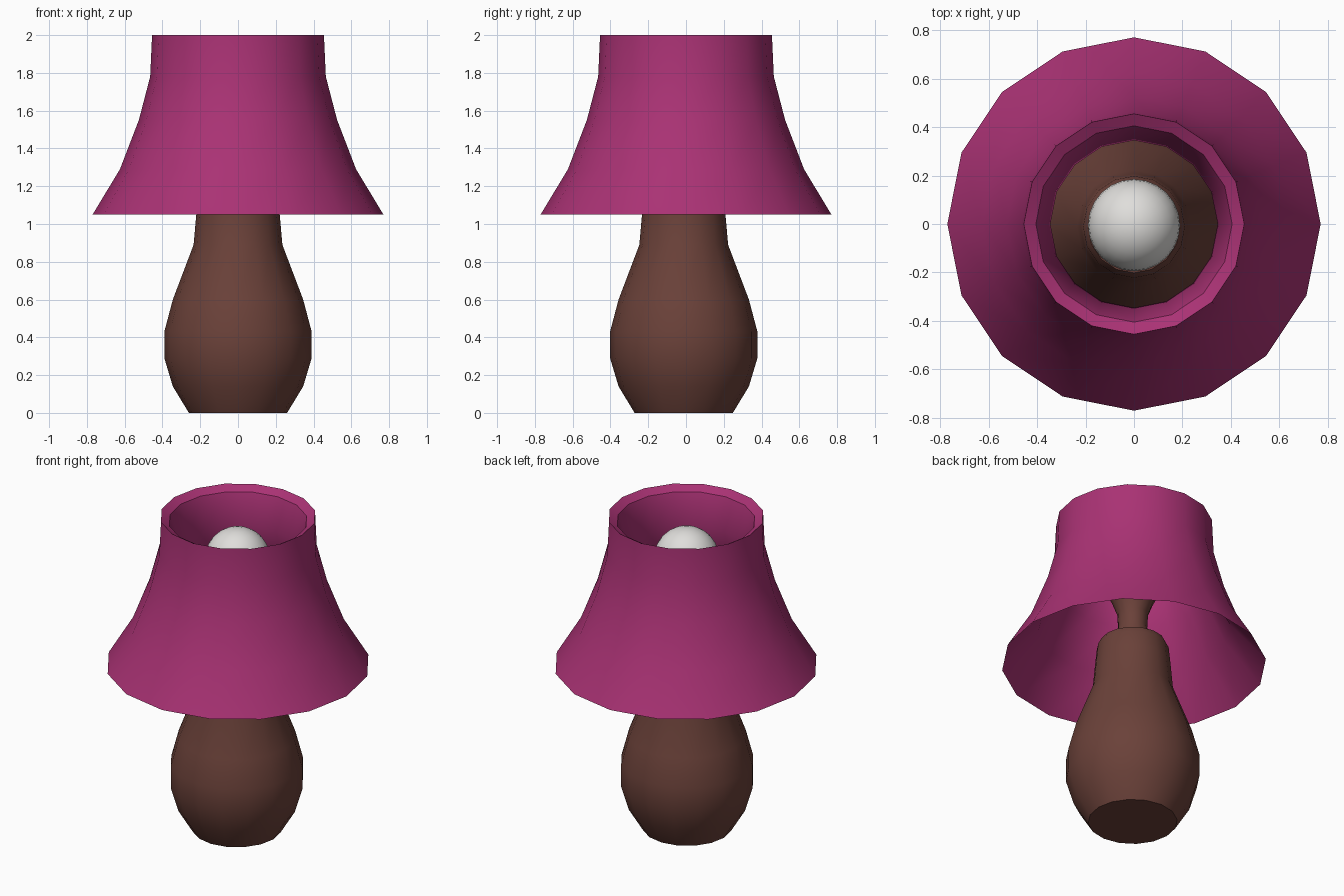
import bpy, bmesh, math

if "Cube" in bpy.data.objects:
    bpy.data.objects.remove(bpy.data.objects["Cube"])

SIDES = 16


def material(name, color):
    m = bpy.data.materials.new(name)
    m.diffuse_color = (*color, 1)
    m.use_nodes = True
    m.node_tree.nodes["Principled BSDF"].inputs["Base Color"].default_value = m.diffuse_color
    return m


def lathe(name, profile, mat, y=0.0, closed=False, caps=False, angle=40):
    """Spin a (radius, height) profile around the z axis."""
    bm = bmesh.new()
    rings = []
    for r, z in profile:
        rings.append([bm.verts.new((r * math.cos(a), r * math.sin(a), z))
                      for a in (2 * math.pi * i / SIDES for i in range(SIDES))])
    pairs = list(zip(rings, rings[1:]))
    if closed:
        pairs.append((rings[-1], rings[0]))
    for low, high in pairs:
        for i in range(SIDES):
            j = (i + 1) % SIDES
            bm.faces.new((low[i], low[j], high[j], high[i]))
    if caps:
        bm.faces.new(rings[0][::-1])
        bm.faces.new(rings[-1])
    bmesh.ops.recalc_face_normals(bm, faces=bm.faces[:])
    return finish(name, bm, mat, (0, y, 0), angle)


def finish(name, bm, mat, location, angle):
    mesh = bpy.data.meshes.new(name)
    bm.to_mesh(mesh)
    bm.free()
    mesh.materials.append(mat)
    obj = bpy.data.objects.new(name, mesh)
    obj.location = location
    bpy.context.collection.objects.link(obj)
    bpy.ops.object.select_all(action='DESELECT')
    obj.select_set(True)
    bpy.context.view_layer.objects.active = obj
    bpy.ops.object.shade_smooth_by_angle(angle=math.radians(angle))
    return obj


magenta = material("magenta fabric", (0.40, 0.032, 0.175))
brown = material("brown ceramic", (0.145, 0.053, 0.041))
white = material("bulb white", (0.74, 0.73, 0.71))

# Vase-shaped body with shoulder, narrow neck and flared bulb socket
lathe("lamp_base", [
    (0.26, 0.0), (0.345, 0.14), (0.39, 0.29), (0.39, 0.43), (0.345, 0.60),
    (0.235, 0.89), (0.22, 1.06), (0.21, 1.16), (0.19, 1.20), (0.10, 1.22),
    (0.085, 1.30), (0.09, 1.39), (0.12, 1.47), (0.16, 1.55), (0.175, 1.62),
], brown, y=-0.012, caps=True)

# Bell-shaped shade: outer wall, rolled rim, thick inner wall
lathe("lamp_shade", [
    (0.77, 1.05), (0.625, 1.29), (0.525, 1.55), (0.465, 1.78), (0.455, 2.0),
    (0.405, 1.97), (0.345, 1.78), (0.43, 1.55), (0.56, 1.29),
], magenta, closed=True)

# Round bulb
bm = bmesh.new()
bmesh.ops.create_uvsphere(bm, u_segments=24, v_segments=14, radius=0.19)
finish("bulb", bm, white, (0, -0.005, 1.73), 60)
